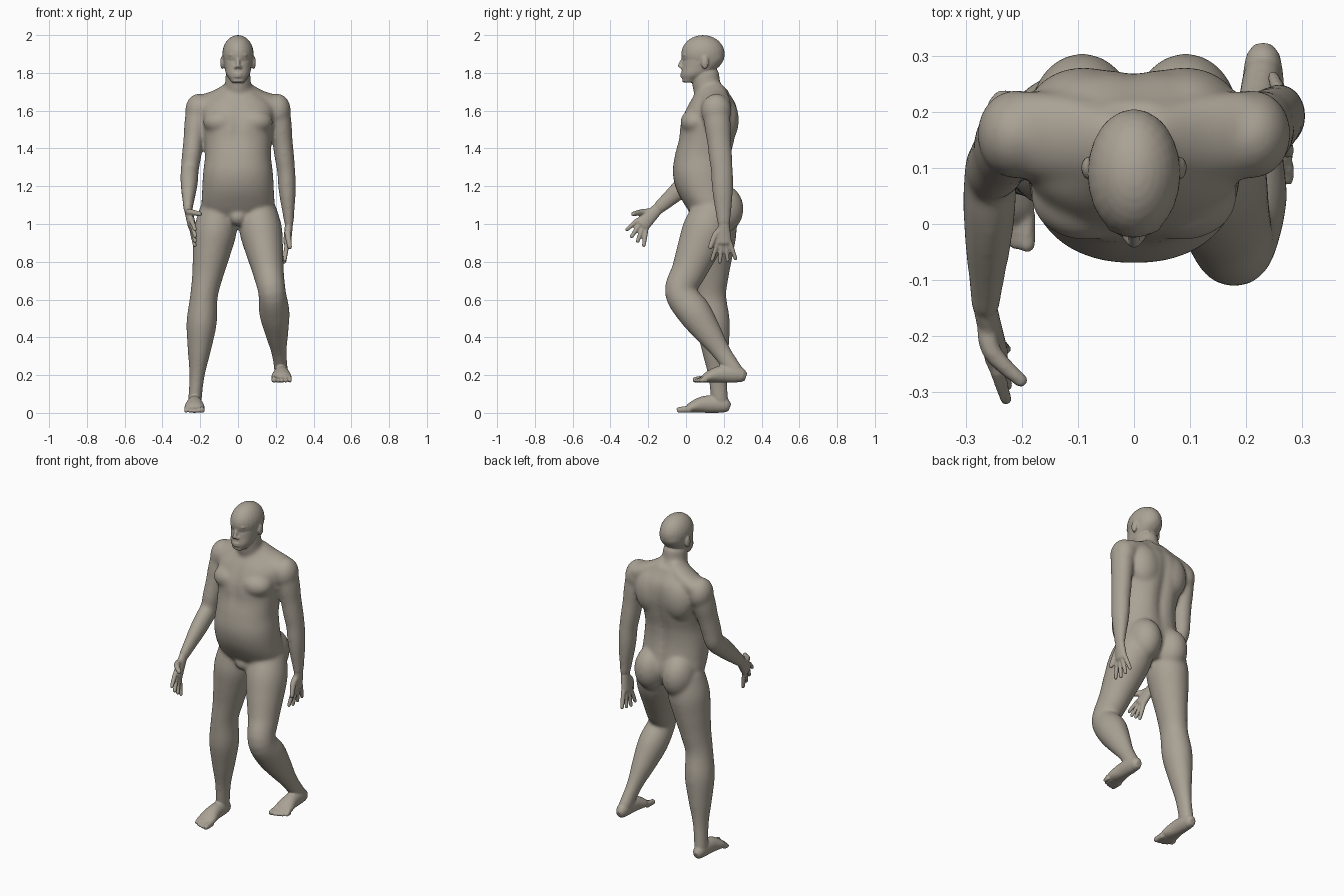
import bpy, bmesh, math
from mathutils import Vector, Matrix

old = bpy.data.objects.get("Cube")
if old:
    bpy.data.objects.remove(old, do_unlink=True)

skin = bpy.data.materials.new("warm grey clay")
skin.use_nodes = True
tone = (.4, .36, .3, 1)
skin.diffuse_color = tone
skin.node_tree.nodes["Principled BSDF"].inputs["Base Color"].default_value = tone

bm = bmesh.new()
SIDES = 36
STEPS = 5
ANGLES = [math.tau * i / SIDES for i in range(SIDES)]


def smooth_path(rows):
    """Fill in points between the rows along a smooth curve."""
    rows = [Vector(row) for row in rows]
    rows = [rows[0]] + rows + [rows[-1]]
    path = []
    for before, start, end, after in zip(rows, rows[1:], rows[2:], rows[3:]):
        leave, arrive = (end - before) / 2, (after - start) / 2
        for k in range(STEPS):
            t = k / STEPS
            ease = t * t * (3 - 2 * t)
            path.append(start.lerp(end, ease)
                        + leave * t * (1 - t) ** 2 - arrive * t * t * (1 - t))
    return path + [rows[-1]]


def bridge(rings):
    """Close a series of point rings into a solid."""
    rings = [[bm.verts.new(point) for point in ring] for ring in rings]
    for lower, upper in zip(rings, rings[1:]):
        for i in range(SIDES):
            bm.faces.new((lower[i - 1], lower[i], upper[i], upper[i - 1]))
    bm.faces.new(rings[0][::-1])
    bm.faces.new(rings[-1])


def limb(rows):
    """Round-ended tube; each row is a centre, a side radius and a front radius."""
    path = smooth_path([(*centre, wide, deep) for centre, wide, deep in rows])
    centres = [Vector(p[:3]) for p in path]
    last = len(path) - 1
    rings = []

    def ring(centre, along, wide, deep):
        side = (Vector((1, 0, 0)) - along * along.x).normalized()
        front = along.cross(side)
        rings.append([centre + side * wide * math.cos(u) + front * deep * math.sin(u)
                      for u in ANGLES])

    for i, (centre, row) in enumerate(zip(centres, path)):
        along = (centres[min(i + 1, last)] - centres[max(i - 1, 0)]).normalized()
        wide, deep = row[3], row[4]
        tip = along * min(wide, deep) * .6
        if i == 0:
            ring(centre - tip, along, wide * .6, deep * .6)
        ring(centre, along, wide, deep)
        if i == last:
            ring(centre + tip, along, wide * .6, deep * .6)
    bridge(rings)


def jointed_limb(root, joint, end, radii):
    """Two straight bones with radii spaced evenly from root to end."""
    rows = []
    half = len(radii) // 2
    for i, radius in enumerate(radii):
        if i < half:
            centre = Vector(root).lerp(Vector(joint), i / half)
        else:
            centre = Vector(joint).lerp(Vector(end), i / half - 1)
        rows.append((centre, radius, radius + .01))
    limb(rows)


def stack(bottom, step, rows, shape):
    """Level sections at even heights; each row is half width, front y, back y."""
    rings = []
    for i, (wide, front, back) in enumerate(smooth_path(rows)):
        z = bottom + step * i / STEPS
        ring = []
        for u in ANGLES:
            c, s = math.cos(u), math.sin(u)
            x = wide * math.copysign(abs(c) ** .9, c)
            y = (front + back + (back - front) * math.copysign(abs(s) ** .9, s)) / 2
            ring.append((x, y + shape(x, z, s), z))
        rings.append(ring)
    bridge(rings)


def blob(centre, radii):
    place = Matrix.Translation(centre) @ Matrix.Diagonal((*radii, 1))
    bmesh.ops.create_uvsphere(bm, u_segments=24, v_segments=16, radius=1, matrix=place)


def pair(centre, radii):
    x, y, z = centre
    for side in (-1, 1):
        blob((side * x, y, z), radii)


def bump(distance, width):
    return math.exp(-(distance / width) ** 2)


def fused(name, voxel, rounds):
    """Turn the shapes gathered so far into one smoothed object."""
    bmesh.ops.recalc_face_normals(bm, faces=bm.faces)
    mesh = bpy.data.meshes.new(name)
    bm.to_mesh(mesh)
    bm.free()
    mesh.materials.append(skin)
    result = bpy.data.objects.new(name, mesh)
    bpy.context.collection.objects.link(result)
    fuse = result.modifiers.new("fuse", 'REMESH')
    fuse.mode = 'VOXEL'
    fuse.voxel_size = voxel
    fuse.use_smooth_shade = True
    relax = result.modifiers.new("relax", 'SMOOTH')
    relax.factor = .5
    relax.iterations = rounds
    return result


# Torso with a spine groove and a chest line
def torso_shape(x, z, s):
    if s > 0:
        return -.022 * bump(x, .035) * bump(z - 1.4, .25)
    return .012 * bump(x, .025) * bump(z - 1.53, .1)


stack(1, .09, [(.15, .06, .22), (.19, 0, .26), (.19, -.05, .25), (.185, -.07, .24),
               (.175, -.06, .245), (.18, -.04, .265), (.19, -.03, .28), (.19, .01, .27),
               (.09, .06, .22)], torso_shape)
chest, blade, buttock = (.085, .05, 1.54), (.09, .2, 1.55), (.092, .19, 1.08)
pair(chest, (.1, .08, .07))
pair(blade, (.1, .08, .13))
pair(buttock, (.095, .115, .13))
blob((0, .06, 1.04), (.05, .05, .05))

# Neck and the slopes to the shoulders
limb([((0, .14, 1.66), .08, .08), ((0, .11, 1.73), .07, .075), ((0, .1, 1.8), .065, .075)])
for side in (-1, 1):
    limb([((side * .03, .14, 1.72), .04, .06), ((side * .11, .15, 1.66), .05, .08),
          ((side * .2, .16, 1.62), .06, .08)])
pair((.21, .16, 1.6), (.07, .08, .09))

# Standing right leg and lifted left leg
leg_radii = (.1, .113, .1, .083, .073, .08, .062, .04, .036)
legs = ((-1, (-.18, .13, .62), (-.23, .18, .05)), (1, (.18, -.03, .64), (.23, .265, .21)))
for side, knee, ankle in legs:
    jointed_limb((side * .1, .15, 1.08), knee, ankle, leg_radii)

# Right arm swung forward and left arm hanging: side, elbow, wrist, palm, fingers, thumb
arm_radii = (.06, .06, .054, .052, .048, .047, .042, .033, .025)
arms = ((-1, (-.255, .09, 1.29), (-.265, -.15, 1.08),
         (.02, -.085, -.085), (.02, -.04, -.08), (.055, -.055, -.01)),
        (1, (.255, .19, 1.28), (.27, .2, 1),
         (-.01, 0, -.1), (-.015, 0, -.105), (.01, -.03, -.07)))
for side, elbow, wrist, *rest in arms:
    jointed_limb((side * .215, .16, 1.6), elbow, wrist, arm_radii)

# Blend the large forms softly before adding the fine ones
trunk = fused("trunk", .008, 18)
bm = bmesh.new()
bm.from_object(trunk, bpy.context.evaluated_depsgraph_get())
bpy.data.objects.remove(trunk, do_unlink=True)

# Jaw and face, with eye sockets and a mouth line
EYE = Vector((.032, 0, 1.875))
MOUTH = 1.787


def face_shape(x, z, s):
    if s > 0:
        return 0
    socket = bump(abs(x) - EYE.x, .018) * bump(z - EYE.z, .014)
    return .009 * socket + .004 * bump(x, .03) * bump(z - MOUTH + .02, .007)


stack(1.75, .04, [(.035, -.02, .05), (.061, -.025, .12), (.071, -.02, .17),
                  (.077, -.017, .2), (.079, -.015, .2)], face_shape)
blob((0, .09, 1.9), (.083, .115, .1))
pair(EYE + Vector((0, .004, 0)), (.015, .014, .008))
pair(EYE + Vector((-.006, -.004, .02)), (.024, .014, .008))
for lift in (-.006, .006):
    blob((0, -.02, MOUTH + lift), (.023, .011, .006))

# Nose, nostrils and ears
limb([((0, -.015, EYE.z), .009, .009), ((0, -.035, 1.835), .012, .01)])
pair((.012, -.024, 1.83), (.01, .011, .008))
pair((.083, .1, 1.855), (.011, .02, .035))


# Feet with five toes, placed from the ankle
def foot(side, ankle):
    ground = Vector(ankle) - Vector((0, 0, .05))

    def part(rows):
        limb([(ground + Vector((side * x, y, z)), wide, z) for x, y, z, wide in rows])

    part([(0, .035, .035, .03), (0, 0, .045, .036), (0, -.08, .045, .042),
          (0, -.14, .032, .053), (0, -.17, .02, .048)])
    for toe in range(5):
        x, tip = .021 * toe - .039, .002 * toe * toe - .22
        radius = .01 if toe else .015
        part([(x, -.16, .02, radius), (x, tip, radius, radius)])


for side, knee, ankle in legs:
    foot(side, ankle)


# Hands: a palm, four fanned fingers and a thumb, placed from the wrist
def hand(wrist, palm, reach, thumb):
    wrist, palm, reach, thumb = map(Vector, (wrist, palm, reach, thumb))
    across = palm.cross(Vector((1, 0, 0))).normalized()
    limb([(wrist + palm * t, .021, .03 + .013 * t) for t in (0, .5, 1)])
    for finger in range(4):
        fan = across * (1.5 - finger)
        knuckle = wrist + palm + fan * .022
        tip = knuckle + reach * (1 - .1 * abs(finger - 1.2)) + fan * .02
        limb([(knuckle, .013, .013), (knuckle.lerp(tip, .5), .012, .012), (tip, .01, .01)])
    base = wrist + palm * .55 + across * .042
    limb([(wrist + palm * .2, .019, .019), (base, .017, .017), (base + thumb, .012, .012)])


for side, elbow, *rest in arms:
    hand(*rest)

# Fuse everything into one smooth body
fused("body", .0055, 3)
